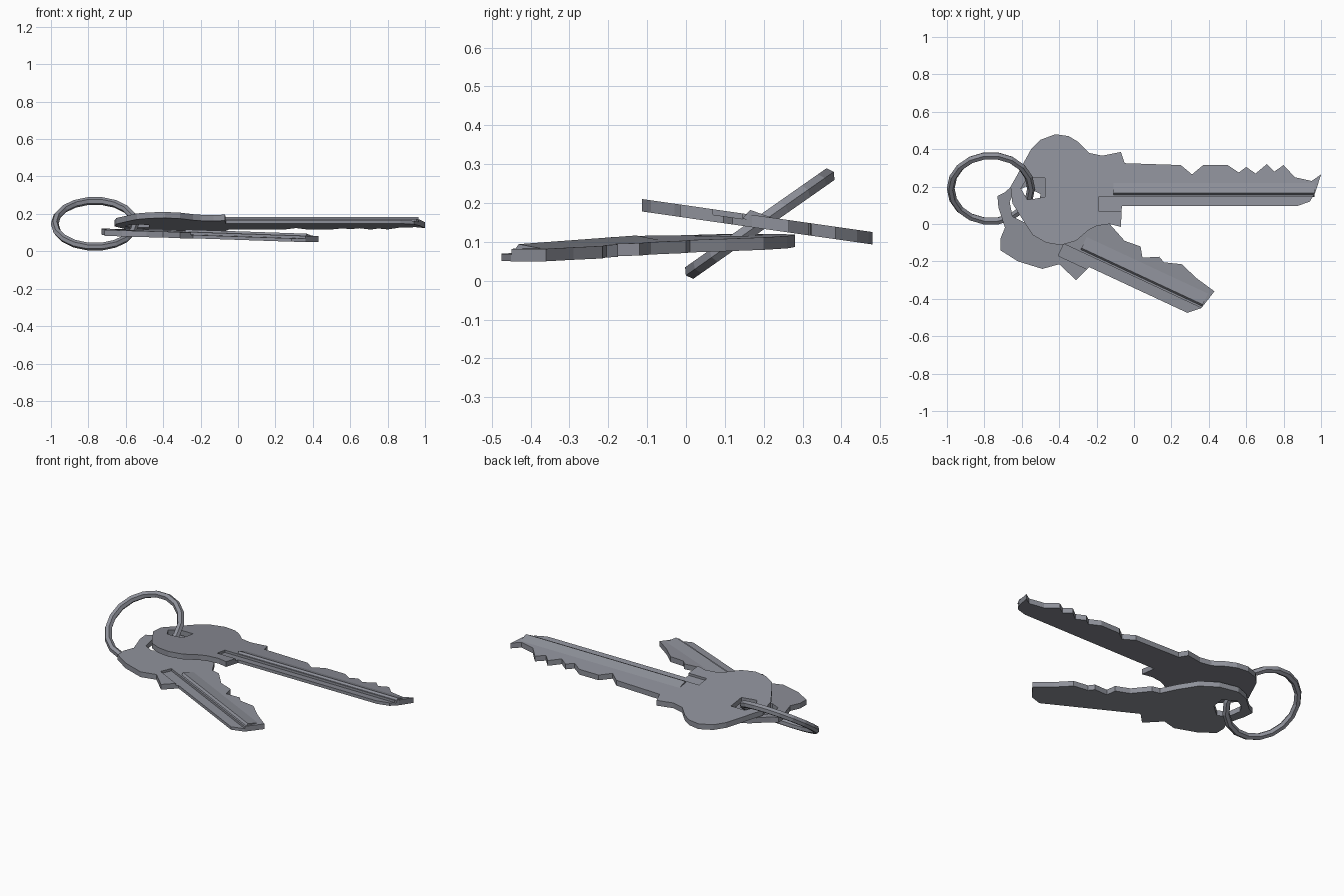
import bpy, bmesh, math
from mathutils import Matrix

if "Cube" in bpy.data.objects:
    bpy.data.objects.remove(bpy.data.objects["Cube"], do_unlink=True)

THICK = 0.032
LEDGE = 0.014

steel = bpy.data.materials.new("grey steel")
steel.use_nodes = True
colour = (0.27, 0.28, 0.32, 1)
steel.diffuse_color = colour
steel.node_tree.nodes["Principled BSDF"].inputs["Base Color"].default_value = colour


def add_object(name, bm):
    mesh = bpy.data.meshes.new(name)
    bmesh.ops.recalc_face_normals(bm, faces=bm.faces)
    bm.to_mesh(mesh)
    bm.free()
    mesh.materials.append(steel)
    obj = bpy.data.objects.new(name, mesh)
    bpy.context.collection.objects.link(obj)
    return obj


def prism(name, points, shift):
    """Extrude a closed polygon by a vector."""
    bm = bmesh.new()
    face = bm.faces.new([bm.verts.new(p) for p in points])
    out = bmesh.ops.extrude_face_region(bm, geom=[face])
    bmesh.ops.translate(bm, vec=shift, verts=[v for v in out["geom"] if isinstance(v, bmesh.types.BMVert)])
    return add_object(name, bm)


def subtract(obj, cutter):
    mod = obj.modifiers.new("cut", 'BOOLEAN')
    mod.operation = 'DIFFERENCE'
    mod.solver = 'EXACT'
    mod.object = cutter
    bpy.context.view_layer.update()
    graph = bpy.context.evaluated_depsgraph_get()
    mesh = bpy.data.meshes.new_from_object(obj.evaluated_get(graph))
    obj.modifiers.clear()
    obj.data = mesh
    bpy.data.objects.remove(cutter, do_unlink=True)


def build_key(name, outline, hole, angle, pocket, blade, tip, low, wall, crest, plane):
    """Flat plate with ring hole, recessed ledge and raised rib, then tilted onto its plane."""
    turn = Matrix.Rotation(angle, 4, 'Z')
    plate = prism(name + "_plate", [(x, y, 0) for x, y in outline], (0, 0, THICK))
    subtract(plate, prism("hole_cutter", [(x, y, -0.1) for x, y in hole], (0, 0, 0.3)))

    # recessed pocket and ledge along one side of the blade
    floor = THICK - LEDGE
    box = [(pocket, low, floor), (tip + 0.1, low, floor), (tip + 0.1, wall, floor), (pocket, wall, floor)]
    cutter = prism("ledge_cutter", box, (0, 0, 0.1))
    cutter.data.transform(turn)
    subtract(plate, cutter)

    # raised rib beside the ledge
    section = [(wall, floor), (wall + 0.02, THICK + 0.012), (crest, THICK), (crest, floor)]
    rib = prism(name + "_rib", [(blade, n, z) for n, z in section], (tip - blade, 0, 0))
    rib.data.transform(turn)

    # tilt
    base, along_x, along_y = plane
    for obj in (plate, rib):
        for v in obj.data.vertices:
            v.co.z += base + along_x * v.co.x + along_y * v.co.y


# long upper key: head, toothed edge, tip, shoulder
long_outline = [
    (-.66, .2), (-.62, .27), (-.6, .31), (-.55, .4), (-.5, .45), (-.42, .48), (-.35, .47),
    (-.3, .44), (-.24, .38), (-.17, .365), (-.07, .385), (-.05, .325), (.25, .315),
    (.31, .265), (.37, .315), (.5, .315), (.56, .275), (.6, .305), (.65, .27), (.71, .32),
    (.75, .28), (.8, .315), (.86, .25), (.95, .23), (1, .265), (.97, .17), (.94, .12),
    (.87, .095), (-.065, .095), (-.07, -.015), (-.13, 0), (-.2, -.01), (-.24, -.03),
    (-.31, -.09), (-.39, -.113), (-.47, -.1), (-.54, -.06), (-.58, 0), (-.65, .11)]
long_hole = [(-.605, .19), (-.57, .245), (-.475, .245), (-.475, .145), (-.53, .135), (-.57, .13)]
build_key("long_key", long_outline, long_hole, 0, -.19, -.11, .965,
          .07, .145, .22, (.162, 0, -.143))

# short lower key
short_outline = [
    (-.715, -.14), (-.715, -.08), (-.69, -.02), (-.725, .09), (-.73, .15), (-.69, .17),
    (-.6, .25), (-.52, .28), (-.4, .26), (-.3, .2), (-.23, .1), (-.18, .01), (-.13, 0),
    (-.05, -.09), (.035, -.12), (.045, -.18), (.135, -.175), (.16, -.205), (.255, -.215),
    (.335, -.29), (.43, -.36), (.36, -.45), (.285, -.475), (-.24, -.23), (-.31, -.3),
    (-.4, -.215), (-.49, -.24), (-.62, -.2)]
short_hole = [(-.665, .12), (-.65, .04), (-.59, .01), (-.51, .08), (-.5, .16), (-.58, .2), (-.64, .165)]
build_key("short_key", short_outline, short_hole, math.radians(-25), -.295, -.2, .515,
          -.325, -.255, -.17, (.068, -.025, .02))

# split ring threaded through both holes
bpy.ops.mesh.primitive_torus_add(major_segments=18, minor_segments=6, major_radius=.215,
                                 minor_radius=.021, location=(-.765, .19, .147),
                                 rotation=(math.radians(35), 0, 0))
ring = bpy.context.object
ring.name = "key_ring"
ring.data.materials.append(steel)
